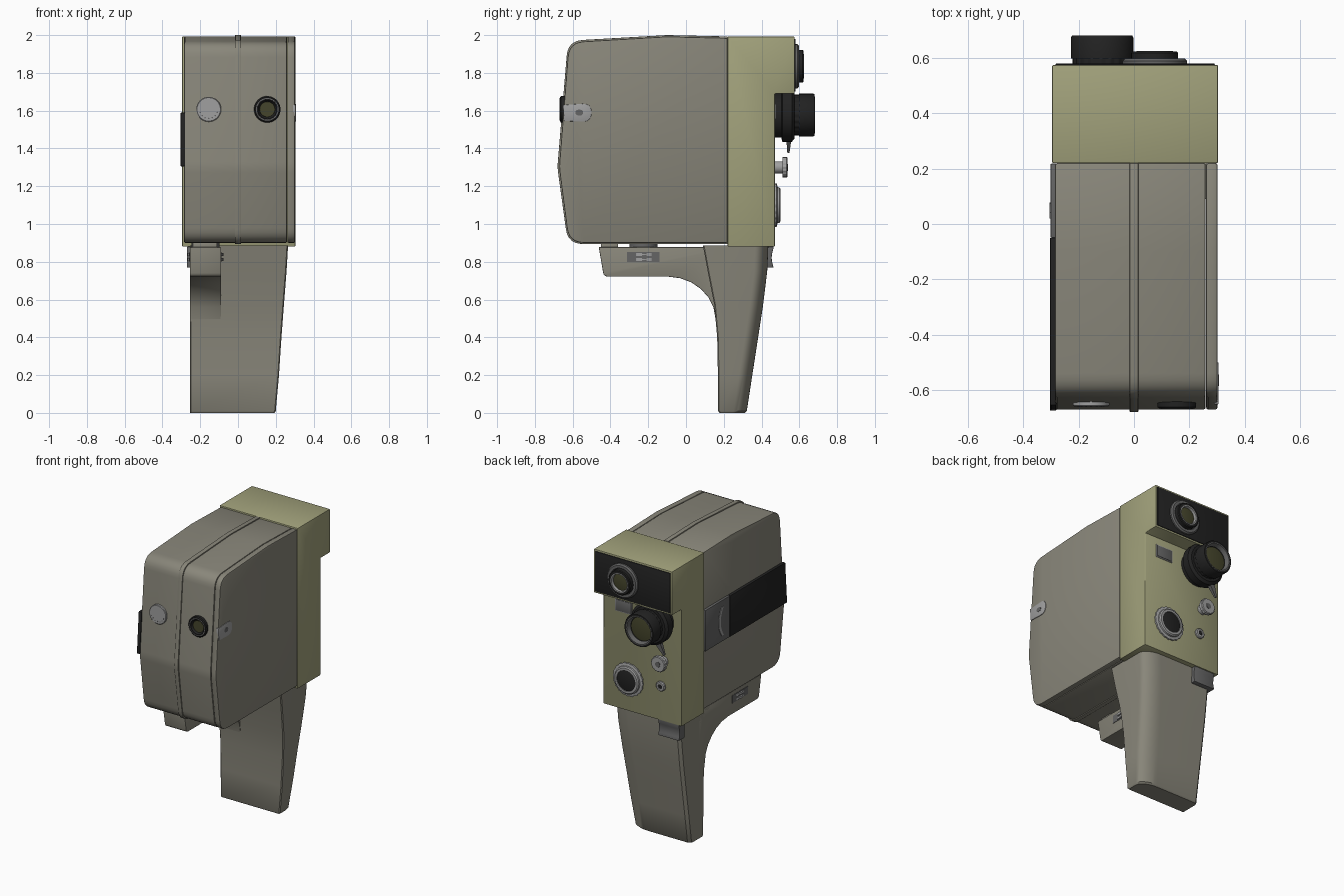
import bpy, bmesh, math
from mathutils import Vector


def material(name, rgb):
    m = bpy.data.materials.new(name)
    m.diffuse_color = (*rgb, 1)
    return m


GREY = material("warm_grey", (0.25, 0.24, 0.195))
OLIVE = material("olive", (0.36, 0.36, 0.2))
BLACK = material("black", (0.016, 0.016, 0.016))
METAL = material("metal", (0.35, 0.35, 0.35))
STEEL = material("dark_metal", (0.13, 0.13, 0.13))
GLASS = material("glass", (0.06, 0.06, 0.025))


def finish(name, bm, mat, bevel=0, seg=2, angle=35):
    bmesh.ops.remove_doubles(bm, verts=bm.verts[:], dist=1e-5)
    bmesh.ops.recalc_face_normals(bm, faces=bm.faces[:])
    if bevel:
        edges = [e for e in bm.edges if e.calc_face_angle(0) > math.radians(40)]
        bmesh.ops.bevel(bm, geom=edges, offset=bevel, segments=seg, profile=0.5,
                        affect='EDGES', clamp_overlap=True)
    me = bpy.data.meshes.new(name)
    for f in bm.faces:
        f.smooth = True
    bm.to_mesh(me)
    bm.free()
    me.set_sharp_from_angle(angle=math.radians(angle))
    me.materials.append(mat)
    ob = bpy.data.objects.new(name, me)
    bpy.context.collection.objects.link(ob)
    return ob


def loft(name, rings, mat, bevel=0, seg=2):
    bm = bmesh.new()
    rows = [[bm.verts.new(p) for p in r] for r in rings]
    n = len(rows[0])
    for a, b in zip(rows, rows[1:]):
        for i in range(n):
            bm.faces.new((a[i], a[(i + 1) % n], b[(i + 1) % n], b[i]))
    bm.faces.new(rows[0])
    bm.faces.new(rows[-1])
    return finish(name, bm, mat, bevel, seg)


def rounded(pts, steps=6):
    """Outline from (y, z, optional corner radius)."""
    out = []
    for i, p in enumerate(pts):
        c = Vector(p[:2])
        if len(p) == 2:
            out.append(c)
            continue
        a = c + (Vector(pts[i - 1][:2]) - c).normalized() * p[2]
        b = c + (Vector(pts[(i + 1) % len(pts)][:2]) - c).normalized() * p[2]
        for k in range(steps + 1):
            t = k / steps
            out.append(a * (1 - t) ** 2 + c * 2 * t * (1 - t) + b * t * t)
    return out


def prism(name, outline, x0, x1, mat, bevel=0):
    return loft(name, [[(x, p[0], p[1]) for p in outline] for x in (x0, x1)], mat, bevel)


def box(name, x, y, z, mat, bevel=0.004):
    return prism(name, [(y[0], z[0]), (y[1], z[0]), (y[1], z[1]), (y[0], z[1])], *x, mat, bevel)


def lathe(name, x, z, profile, mat, n=40, knurl=0.0, axis='Y', y=0):
    """Round part on a y axis (or z axis), profile of (position, radius)."""
    rings = []
    for h, r in profile:
        ring = []
        for i in range(n):
            a = 2 * math.pi * i / n
            k = r * (1 - knurl * (i // 2 % 2))
            u, v = k * math.cos(a), k * math.sin(a)
            ring.append((x + u, h, z + v) if axis == 'Y' else (x + u, y + v, h))
        rings.append(ring)
    return loft(name, rings, mat)


# main body shell, side lid and centre rib share one outline
BODY = rounded([(0.22, 0.9), (0.22, 1.985), (-0.1, 1.993), (-0.62, 1.962, 0.08),
                (-0.672, 1.3, 0.03), (-0.62, 0.9, 0.08)])
prism("body_shell", BODY, -0.285, 0.259, GREY, 0.007)
prism("body_lid", BODY, 0.261, 0.302, GREY, 0.007)
rib = rounded([(0.22, 0.894), (0.22, 1.993), (-0.1, 2.0), (-0.625, 1.97, 0.08),
               (-0.681, 1.3, 0.03), (-0.625, 0.894, 0.08)])
prism("centre_rib", rib, -0.016, 0.016, GREY, 0.003)

# olive lens housing with overhanging top
prism("front_housing", [(0.22, 0.88), (0.47, 0.88), (0.47, 1.69), (0.575, 1.69),
                        (0.575, 1.992), (0.22, 1.992)], -0.296, 0.304, OLIVE, 0.005)
box("finder_panel", (-0.284, 0.292), (0.57, 0.58), (1.702, 1.98), BLACK, 0.003)

# upper viewfinder lens
FX, FZ = 0.075, 1.835
lathe("finder_ring", FX, FZ, [(0.575, 0.117), (0.59, 0.117), (0.598, 0.108), (0.598, 0.09), (0.58, 0.09)], STEEL)
lathe("finder_barrel", FX, FZ, [(0.575, 0.085), (0.618, 0.085), (0.623, 0.08), (0.623, 0.064), (0.605, 0.056)], BLACK)
lathe("finder_trim", FX, FZ, [(0.6, 0.066), (0.625, 0.066), (0.625, 0.059), (0.6, 0.055)], METAL)
lathe("finder_glass", FX, FZ, [(0.6, 0.058), (0.607, 0.058), (0.612, 0.03)], GLASS)

# main lens
LX, LZ = -0.115, 1.577
lathe("lens_collar", LX, LZ, [(0.465, 0.12), (0.505, 0.12), (0.51, 0.142), (0.56, 0.142), (0.574, 0.125), (0.574, 0.09)], BLACK)
lathe("lens_grip_ring", LX, LZ, [(0.56, 0.108), (0.6, 0.108)], BLACK, 80, 0.03)
lathe("lens_barrel", LX, LZ, [(0.56, 0.1), (0.598, 0.1), (0.598, 0.113), (0.674, 0.113), (0.681, 0.109),
                              (0.681, 0.096), (0.645, 0.08)], BLACK)
lathe("lens_trim", LX, LZ, [(0.63, 0.098), (0.682, 0.098), (0.682, 0.092), (0.64, 0.08)], STEEL)
lathe("lens_glass", LX, LZ, [(0.64, 0.083), (0.648, 0.083), (0.654, 0.045)], GLASS)
tip, base = Vector((LX - 0.1, 0.542, LZ - 0.198)), Vector((LX - 0.055, 0.545, LZ - 0.115))
side = Vector((0.018, 0, -0.01))
dy = Vector((0, 0.014, 0))
loft("lens_lever", [[base - side - dy, base + side - dy, base + side + dy, base - side + dy],
                    [tip - side * .3 - dy * .4, tip + side * .3 - dy * .4,
                     tip + side * .3 + dy * .4, tip - side * .3 + dy * .4]], STEEL)

# meter window, exposure dial and small knobs
box("meter_frame", (0.08, 0.215), (0.465, 0.474), (1.55, 1.64), METAL)
box("meter_window", (0.087, 0.208), (0.465, 0.477), (1.557, 1.633), STEEL, 0.002)
lathe("dial_ring", 0.11, 1.1, [(0.465, 0.115), (0.48, 0.115), (0.484, 0.1)], METAL, 80, 0.03)
lathe("dial_rim", 0.11, 1.1, [(0.47, 0.098), (0.494, 0.094), (0.5, 0.086), (0.5, 0.072), (0.49, 0.07)], METAL)
lathe("dial_face", 0.11, 1.1, [(0.47, 0.073), (0.495, 0.073), (0.497, 0.068)], BLACK)
lathe("speed_knob_stem", -0.16, 1.3, [(0.465, 0.032), (0.515, 0.032)], METAL)
lathe("speed_knob", -0.16, 1.3, [(0.512, 0.055), (0.533, 0.055), (0.538, 0.05)], METAL, 64, 0.05)
lathe("speed_knob_cap", -0.16, 1.3, [(0.53, 0.02), (0.541, 0.018)], STEEL)
lathe("socket_ring", -0.14, 1.12, [(0.465, 0.034), (0.48, 0.034), (0.485, 0.028), (0.485, 0.016), (0.47, 0.014)], METAL)
lathe("socket_hole", -0.14, 1.12, [(0.465, 0.016), (0.48, 0.016)], BLACK)

# eyepiece and battery check disc on the rear face
lathe("eyepiece", 0.155, 1.607, [(-0.63, 0.07), (-0.662, 0.07), (-0.667, 0.064), (-0.667, 0.05), (-0.652, 0.04)], BLACK)
lathe("eyepiece_trim", 0.155, 1.607, [(-0.64, 0.06), (-0.669, 0.06), (-0.669, 0.055), (-0.65, 0.05)], STEEL)
lathe("eyepiece_glass", 0.155, 1.607, [(-0.64, 0.042), (-0.656, 0.04)], GLASS)
lathe("rear_disc", -0.155, 1.607, [(-0.63, 0.066), (-0.656, 0.066), (-0.659, 0.062)], METAL)
for i in range(7):
    a = math.radians(200 + 140 * i / 6)
    lathe("rear_disc_dot", -0.155 + 0.048 * math.cos(a), 1.607 + 0.048 * math.sin(a),
          [(-0.65, 0.004), (-0.661, 0.004)], STEEL, 8)

# lid latch on the right, striped panel and footage plate on the left
latch = rounded([(-0.645, 1.545), (-0.5, 1.54, 0.05), (-0.5, 1.64, 0.05), (-0.652, 1.63)])
prism("lid_latch", latch, 0.29, 0.306, METAL, 0.002)
prism("latch_slot", rounded([(-0.585, 1.575, .015), (-0.545, 1.575, .015), (-0.545, 1.605, .015), (-0.585, 1.605, .015)]),
      0.3, 0.307, STEEL)
prism("side_panel", [(-0.05, 1.305), (-0.05, 1.59), (-0.655, 1.59), (-0.675, 1.305)], -0.304, -0.28, BLACK, 0.004)
box("footage_plate", (-0.302, -0.28), (-0.05, 0.218), (1.305, 1.59), STEEL)
arc = [(0.02 + s * (0.035 * (1 - t * t) + w), 1.447 + 0.1 * t)
       for s, w, seq in ((1, 0.022, range(-5, 6)), (1, 0.0, range(5, -6, -1))) for t in [k / 5 for k in seq]]
prism("footage_window", arc, -0.305, -0.295, METAL)

# grip with a large rounded corner
rings = []
for z, y0, y1, x1 in [(0, .177, .313, .193), (.01, .17, .322, .2), (.2, .169, .351, .217), (.4, .165, .382, .23),
                      (.57, .15, .408, .243), (.75, .115, .43, .257), (.885, .09, .436, .265)]:
    c = [(x1 - .12 + .12 * math.cos(math.radians(t)), y1 - .07 + .07 * math.sin(math.radians(t)))
         for t in range(0, 91, 10)]
    pts = [(-.255, y0 + .006), (-.249, y0), (x1 - .006, y0), (x1, y0 + .006)] + c + [(-.267 + .03, y1), (-.255, y1 - .018)]
    rings.append([(x, y, z) for x, y in pts])
loft("grip", rings, GREY)

# rear arm flowing into the grip
arm = rounded([(-0.462, 0.878), (-0.435, 0.722, 0.02), (-0.1, 0.722)]) + [
    Vector(p) for p in [(-0.03, .713), (.03, .69), (.08, .655), (.12, .61), (.145, .56), (.165, .45), (.17, .35),
                        (.22, .35), (.22, .878)]]
prism("grip_arm", arm, -0.255, -0.09, GREY, 0.004)
box("arm_spacer_rear", (-0.24, -0.11), (-0.45, -0.36), (0.87, 0.905), GREY)
lathe("arm_boss", -0.172, 0, [(0.86, 0.075), (0.905, 0.075)], STEEL, axis='Z', y=-0.225)

# lock wheel poking through the arm, with slot plates
for z in (0.803, 0.83):
    lathe("lock_wheel", -0.172, 0, [(z, 0.095), (z + 0.016, 0.095)], METAL, 64, 0.03, 'Z', -0.225)
for x in (-0.257, -0.092):
    box("lock_slot", (x, x + 0.004), (-0.312, -0.14), (0.798, 0.852), STEEL, 0)

# trigger with a concave face
prism("trigger", rounded([(0.4, 0.77), (0.463, 0.77), (0.45, 0.82, 0.03), (0.465, 0.88), (0.4, 0.88)]),
      -0.27, -0.11, STEEL, 0.003)
